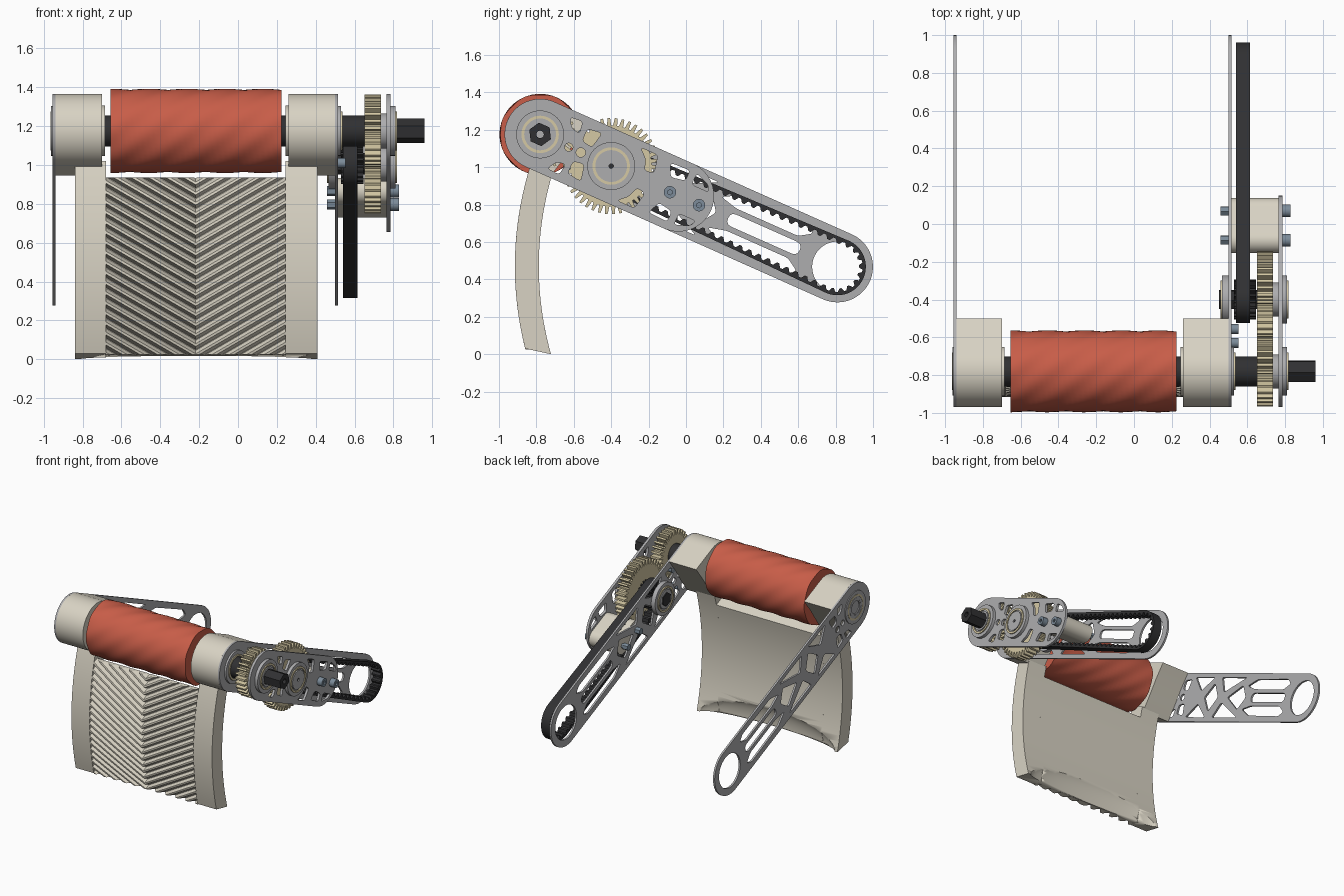
import bpy, bmesh, math
from mathutils import Vector, Matrix

if "Cube" in bpy.data.objects:
    bpy.data.objects.remove(bpy.data.objects["Cube"])


def material(name, *rgb):
    m = bpy.data.materials.new(name)
    m.diffuse_color = (*rgb, 1)
    m.use_nodes = True
    m.node_tree.nodes["Principled BSDF"].inputs["Base Color"].default_value = m.diffuse_color
    return m


BEIGE = material("beige_plastic", .69, .65, .55)
TAN = material("tan_gear", .66, .58, .37)
RED = material("red_rubber", .58, .11, .065)
DARK = material("dark_rubber", .03, .03, .032)
STEEL = material("blue_steel", .2, .26, .32)
GREY = material("grey_plate", .42, .42, .43)

# Arm frame: s runs along the arm, t across it, w along world x
ARM = Matrix(((0, 0, 1, 0), (.9135, .4068, 0, -.78), (-.4068, .9135, 0, 1.175), (0, 0, 0, 1)))
UPRIGHT = Matrix(((0, 0, 1, 0), (1, 0, 0, 0), (0, 1, 0, 0), (0, 0, 0, 1)))


def finish(name, bm, mat, angle=30):
    bmesh.ops.remove_doubles(bm, verts=bm.verts, dist=1e-5)
    bmesh.ops.recalc_face_normals(bm, faces=bm.faces)
    me = bpy.data.meshes.new(name)
    bm.to_mesh(me)
    bm.free()
    me.materials.append(mat)
    ob = bpy.data.objects.new(name, me)
    bpy.context.collection.objects.link(ob)
    bpy.ops.object.select_all(action='DESELECT')
    ob.select_set(True)
    bpy.context.view_layer.objects.active = ob
    bpy.ops.object.shade_smooth_by_angle(angle=math.radians(angle))
    return ob


def plate(name, x0, x1, loops, mat, frame=ARM):
    """Extrude a flat outline with holes between two x positions."""
    cu = bpy.data.curves.new(name, 'CURVE')
    cu.dimensions, cu.fill_mode, cu.extrude = '2D', 'BOTH', (x1 - x0) / 2
    for loop in loops:
        sp = cu.splines.new('POLY')
        sp.points.add(len(loop) - 1)
        for p, (a, b) in zip(sp.points, loop):
            p.co = (a, b, 0, 1)
        sp.use_cyclic_u = True
    tmp = bpy.data.objects.new(name + "_outline", cu)
    bpy.context.collection.objects.link(tmp)
    bpy.context.view_layer.update()
    me = bpy.data.meshes.new_from_object(tmp.evaluated_get(bpy.context.evaluated_depsgraph_get()))
    bm = bmesh.new()
    bm.from_mesh(me)
    bpy.data.objects.remove(tmp)
    bpy.data.curves.remove(cu)
    bpy.data.meshes.remove(me)
    bm.transform(frame @ Matrix.Translation((0, 0, (x0 + x1) / 2)))
    return finish(name, bm, mat)


def circle(s, t, r, n=48):
    return [(s + r * math.cos(math.tau * i / n), t + r * math.sin(math.tau * i / n)) for i in range(n)]


def hull(s0, r0, s1, r1, n=32):
    a = math.acos((r0 - r1) / (s1 - s0))
    ends = [(s1, r1, -a + 2 * a * i / n) for i in range(n + 1)]
    ends += [(s0, r0, a + (math.tau - 2 * a) * i / n) for i in range(n + 1)]
    return [(s + r * math.cos(k), r * math.sin(k)) for s, r, k in ends]


def rounded(pts, r=.018):
    out, pts = [], [Vector(p) for p in pts]
    for i, p in enumerate(pts):
        a = p + (pts[i - 1] - p).normalized() * r
        b = p + (pts[(i + 1) % len(pts)] - p).normalized() * r
        out += [tuple(a * (1 - u) ** 2 + p * 2 * u * (1 - u) + b * u * u) for u in (0, .33, .67, 1)]
    return out


def both_sides(polys):
    return [rounded([(s, t * k) for s, t in p]) for p in polys for k in (1, -1)]


def gear(s, r, teeth, bore):
    shape = ((0, -.04), (.3, -.04), (.45, 0), (.8, 0))
    loop = [(s + (r + d) * math.cos(math.tau * (i + f) / teeth), (r + d) * math.sin(math.tau * (i + f) / teeth))
            for i in range(teeth) for f, d in shape]
    return [loop, circle(s, 0, bore)]


# Long arm plates with lightening cutouts
near_holes = both_sides([[(.11, .15), (.18, .155), (.19, .09), (.14, .10)],
                         [(.22, .13), (.30, .14), (.28, .05), (.22, .06)]])
near_holes += [circle(.168, 0, .022, 16), circle(.238, 0, .025, 16)]
arm_holes = near_holes + both_sides([[(.34, .155), (.58, .155), (.45, .05)],
                                     [(.67, .155), (.98, .155), (.74, .04)],
                                     [(1.02, .09), (1.12, .14), (1.5, .145), (1.55, .11), (1.48, .065), (1.12, .065)]])
arm_holes += [rounded(p) for p in ([(.51, 0), (.60, .11), (.68, 0), (.60, -.11)],
                                   [(.80, 0), (.96, .095), (1.03, 0), (.96, -.095)])]
arm_holes += [rounded([(1.10, -.035), (1.10, .035), (1.52, .035), (1.52, -.035)], .034), circle(1.74, 0, .135)]
for name, x0 in (("left_arm", -.955), ("right_arm", .50)):
    plate(name, x0, x0 + .015, [hull(0, .19, 1.74, .19)] + arm_holes, GREY)

# Outer gearbox plate
box_holes = near_holes + both_sides([[(.52, .155), (.62, .155), (.64, .06), (.59, .05), (.57, .11)],
                                     [(.70, .145), (.81, .15), (.81, .09), (.73, .075)],
                                     [(.85, .15), (.93, .12), (.95, .085), (.85, .085)]])
plate("gearbox_plate", .765, .785, [hull(0, .19, .81, .19)] + box_holes, GREY)

# End caps holding the roller
cap = [(.19 * math.cos(math.radians(a)), .19 * math.sin(math.radians(a))) for a in range(90, 271, 5)]
cap += [(.14, -.19), (.165, -.08), (.19, .06), (.222, .19)]
for name, x0, x1 in (("left_cap", -.94, -.70), ("right_cap", .26, .50)):
    plate(name, x0, x1, [cap], BEIGE)

# Roller with shallow spiral lobes
bm = bmesh.new()
SEG, ROWS = 64, 32
rings = []
for j in range(ROWS + 1):
    u = j / ROWS
    ring = []
    for i in range(SEG):
        a = math.tau * i / SEG
        r = .214 + .003 * math.cos(8 * a + 9 * math.pi * u)
        ring.append(bm.verts.new((-.655 + .88 * u, -.78 + r * math.cos(a), 1.175 + r * math.sin(a))))
    rings.append(ring)
for lo, hi in zip(rings, rings[1:]):
    for i in range(SEG):
        bm.faces.new((lo[i - 1], lo[i], hi[i], hi[i - 1]))
bm.faces.new(rings[0])
bm.faces.new(rings[-1])
finish("roller", bm, RED)

# Shafts
plate("roller_tube", -.72, .66, [circle(0, 0, .08, 24)], DARK)
plate("hex_shaft", .64, .96, [circle(0, 0, .063, 6), circle(0, 0, .02, 16)], DARK)
plate("gear_shaft", .45, .80, [circle(.416, 0, .055, 6)], DARK)

# Bearing hubs, each a stepped disc with a tan ring
for name, s, x0, x1, out in (("left_hub", 0, -.962, -.955, -1), ("roller_gear_hub", 0, .785, .81, 1),
                             ("right_hub", 0, .515, .53, 1), ("idler_gear_hub", .416, .785, .81, 1),
                             ("idler_inner_hub", .416, .465, .50, -1)):
    plate(name, x0, x1, [circle(s, 0, .128), circle(s, 0, .05, 24)], GREY)
    face = x1 if out > 0 else x0
    depth = .008 if x0 > 0 else .002
    lo, hi = sorted((face - out * .002, face + out * depth))
    plate(name + "_ring", lo, hi, [circle(s, 0, .10), circle(s, 0, .085)], TAN)
    plate(name + "_core", lo, hi, [circle(s, 0, .075), circle(s, 0, .06 if s == 0 else .012, 24)], GREY)
for name, x0 in (("left_cap_collar", -.70), ("right_cap_collar", .245)):
    plate(name, x0, x0 + .015, [circle(0, 0, .13)], BEIGE)

# Gears and toothed pulley
plate("roller_gear", .65, .735, gear(0, .187, 30, .055), TAN)
plate("idler_gear", .65, .735, gear(.416, .257, 42, .05), TAN)
plate("gear_collar", .735, .765, [circle(.416, 0, .09)], GREY)
plate("roller_gear_collar", .735, .765, [circle(0, 0, .09)], GREY)
plate("belt_pulley", .53, .645, gear(.416, .105, 20, .05), DARK)

# Timing belt with inward teeth
outer = [Vector(p) for p in hull(.416, .125, 1.74, .152)]
steps = [(a, b, (b - a).length) for a, b in zip(outer, outer[1:] + outer[:1])]
total, TEETH, inner = sum(d for *_, d in steps), 64, []
for k in range(TEETH * 4):
    want = total * k / (TEETH * 4)
    for a, b, d in steps:
        if want <= d:
            break
        want -= d
    e = (b - a).normalized()
    inner.append(tuple(a + e * want + Vector((-e.y, e.x)) * (.016 if k % 4 < 2 else .036)))
plate("drive_belt", .54, .615, [[tuple(p) for p in outer], inner], DARK)

# Spacer block and bolts
plate("spacer_block", .515, .765, [[(s + .76, t) for s, t in hull(0, .068, .17, .068)]], BEIGE)
for i, s in enumerate((.76, .93)):
    plate(f"bolt_head_{i}", .785, .828, [circle(s, 0, .033, 24), circle(s, 0, .014, 6)], STEEL)
    plate(f"bolt_shank_{i}", .48, .80, [circle(s, 0, .018, 16)], STEEL)
    plate(f"bolt_nut_{i}", .458, .50, [circle(s, 0, .026, 6)], STEEL)
for i, t in enumerate((.09, -.09)):
    plate(f"cap_bolt_{i}", .50, .553, [circle(.205, t, .026, 20)], STEEL)


# Curved ramp: plain side strips and a recessed middle
def front(z):
    return -.915 + .284 * (z - .47) ** 2


def back(z):
    return -.787 + .294 * (z - .47) ** 2


bm = bmesh.new()
bmesh.ops.create_uvsphere(bm, u_segments=48, v_segments=24, radius=1)
bm.transform(Matrix.Translation((-.215, -.722, 0)) @ Matrix.Diagonal((.6, .075, .2, 1)))
scoop = finish("scoop_cutter", bm, BEIGE)
scoop.hide_render = True
scoop.hide_set(True)
RECESS = .038
for name, x0, x1, top, inset in (("ramp_left_side", -.84, -.68, 1.02, 0), ("ramp_right_side", .245, .41, 1.02, 0),
                                 ("ramp_middle", -.68, .245, .935, RECESS)):
    zs = [i / 24 for i in range(25)]
    loop = [(front(z) + inset, z) for z in (.03 - inset * .18 + (top - .03) * u for u in zs)]
    loop += [(back(z), z) for z in (top * .95 * (1 - u) for u in zs)]
    ob = plate(name, x0, x1, [loop], BEIGE, UPRIGHT)
    mod = ob.modifiers.new("scoop", 'BOOLEAN')
    mod.object, mod.operation = scoop, 'DIFFERENCE'

# Chevron tread ridges clipped to the ramp
bm = bmesh.new()
for k in range(24):
    zc = -.29 + k * .052
    rows = []
    for i in range(17):
        x = -.68 + .925 * i / 16
        z = zc + .58 * abs(x + .2175)
        rows.append([bm.verts.new((x, front(z + h) + d, z + h))
                     for h, d in ((-.027, RECESS + .004), (-.008, 0), (.006, 0), (.025, RECESS + .004))])
    for a, b in zip(rows, rows[1:]):
        for j in range(4):
            bm.faces.new((a[j - 1], a[j], b[j], b[j - 1]))
    bm.faces.new(rows[0])
    bm.faces.new(rows[-1])
for z, n in ((.025, -1), (.935, 1)):
    cut = bmesh.ops.bisect_plane(bm, geom=bm.verts[:] + bm.edges[:] + bm.faces[:], plane_co=(0, 0, z),
                                 plane_no=(0, 0, n), clear_outer=True)
    bmesh.ops.holes_fill(bm, edges=[e for e in cut['geom_cut'] if isinstance(e, bmesh.types.BMEdge)])
finish("ramp_tread", bm, BEIGE, 20)
